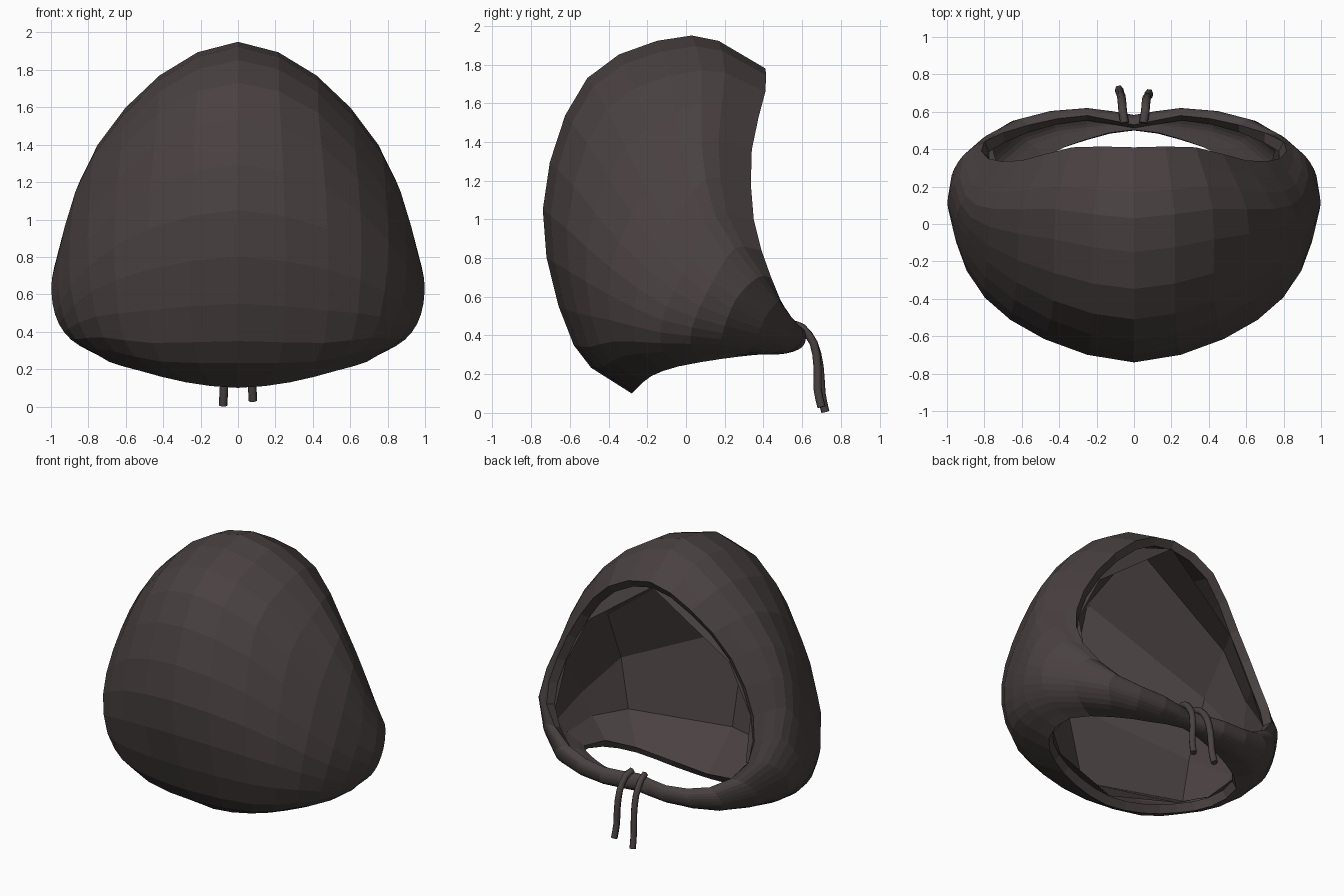
import bpy, bmesh
from mathutils import Vector

if "Cube" in bpy.data.objects:
    bpy.data.objects.remove(bpy.data.objects["Cube"])

mat = bpy.data.materials.new("dark_fabric")
mat.diffuse_color = (0.068, 0.053, 0.053, 1)
mat.use_nodes = True
mat.node_tree.nodes["Principled BSDF"].inputs["Base Color"].default_value = mat.diffuse_color

# Half-hood sections, each running from face rim over the outside to neck rim,
# fanned from the centre line round the cheek to the chin strap
SECTIONS = [
    [(0, .41, 1.78), (0, .03, 1.95), (0, -.51, 1.73), (0, -.74, 1.05), (0, -.58, .35), (0, -.28, .10)],
    [(.33, .41, 1.66), (.42, .08, 1.77), (.43, -.41, 1.57), (.48, -.615, .95), (.46, -.5, .34), (.28, -.25, .13)],
    [(.60, .34, 1.36), (.75, .08, 1.40), (.79, -.2, 1.15), (.80, -.39, .75), (.72, -.37, .37), (.52, -.18, .19)],
    [(.78, .35, 1.0), (.90, .15, 1.02), (.955, .03, .80), (.95, -.1, .55), (.87, -.13, .36), (.69, -.04, .24)],
    [(.80, .44, .70), (.91, .37, .70), (.975, .26, .59), (.95, .2, .45), (.86, .18, .35), (.71, .19, .28)],
    [(.56, .53, .50), (.62, .555, .48), (.66, .545, .43), (.65, .52, .37), (.58, .46, .31), (.48, .36, .30)],
    [(.25, .58, .45), (.25, .61, .43), (.25, .62, .39), (.25, .60, .34), (.25, .53, .31), (.25, .45, .31)],
    [(0, .53, .45), (0, .56, .44), (0, .58, .40), (0, .58, .36), (0, .55, .33), (0, .50, .33)],
]


def resample(points, steps, mirror_ends=False):
    """Catmull-Rom curve through the points."""
    p = [Vector(q) for q in points]
    if mirror_ends:
        flip = Vector((-1, 1, 1))
        first, last = p[1] * flip, p[-2] * flip
    else:
        first, last = 2 * p[0] - p[1], 2 * p[-1] - p[-2]
    p = [first] + p + [last]
    out = []
    for i in range(1, len(p) - 2):
        a, b, c, d = p[i - 1:i + 3]
        for k in range(steps):
            t = k / steps
            out.append(0.5 * (2 * b + (c - a) * t + (2 * a - 5 * b + 4 * c - d) * t * t
                              + (3 * b - a - 3 * c + d) * t ** 3))
    return out + [p[-2]]


def loft(name, columns, inset=0.0, thickness=0.0):
    """Grid surface through the columns, mirrored; optionally pushed inward or thickened."""
    bm = bmesh.new()
    grid = [[bm.verts.new(v) for v in col] for col in columns]
    for a, b in zip(grid, grid[1:]):
        for i in range(len(a) - 1):
            bm.faces.new((a[i], b[i], b[i + 1], a[i + 1]))
    bm.normal_update()
    side = max(bm.faces, key=lambda f: f.calc_center_median().x)
    if side.normal.x < 0:
        bmesh.ops.reverse_faces(bm, faces=bm.faces[:])
        bm.normal_update()
    for v in bm.verts:
        centred = abs(v.co.x) < 1e-5
        v.co -= v.normal * inset
        if centred:
            v.co.x = 0
    mesh = bpy.data.meshes.new(name)
    bm.to_mesh(mesh)
    bm.free()
    mesh.materials.append(mat)
    ob = bpy.data.objects.new(name, mesh)
    bpy.context.collection.objects.link(ob)
    mirror = ob.modifiers.new("mirror", 'MIRROR')
    mirror.use_clip = True
    mirror.merge_threshold = 0.002
    if thickness:
        solid = ob.modifiers.new("thickness", 'SOLIDIFY')
        solid.thickness = thickness
        solid.offset = -1


# Hood shell with a rolled thickness
rows = [resample(s, 3) for s in SECTIONS]
loft("hood", [resample(c, 2, True) for c in zip(*rows)], thickness=0.06)

# Coarse inner lining, fewer and larger facets
coarse = [SECTIONS[i] for i in (0, 2, 3, 4)]
loft("lining", list(zip(*coarse)), inset=0.065)


# Drawstrings hanging from the chin
def cord(name, path, radius):
    cu = bpy.data.curves.new(name, 'CURVE')
    cu.dimensions = '3D'
    cu.bevel_depth = radius
    cu.bevel_resolution = 1
    cu.use_fill_caps = True
    sp = cu.splines.new('POLY')
    pts = resample(path, 2)
    sp.points.add(len(pts) - 1)
    for p, v in zip(sp.points, pts):
        p.co = (*v, 1)
    cu.materials.append(mat)
    ob = bpy.data.objects.new(name, cu)
    bpy.context.collection.objects.link(ob)


for name, side, dy, dz in (("drawstring_left", -1, 0, 0), ("drawstring_right", 1, -.02, .025)):
    cord(name, [(side * .05, .54, .46), (side * .06, .60, .44), (side * .065, .66, .36),
                (side * .07, .69 + dy / 2, .24), (side * .075, .70 + dy, .1 + dz),
                (side * .08, .72 + dy, .005 + dz)], .023)
